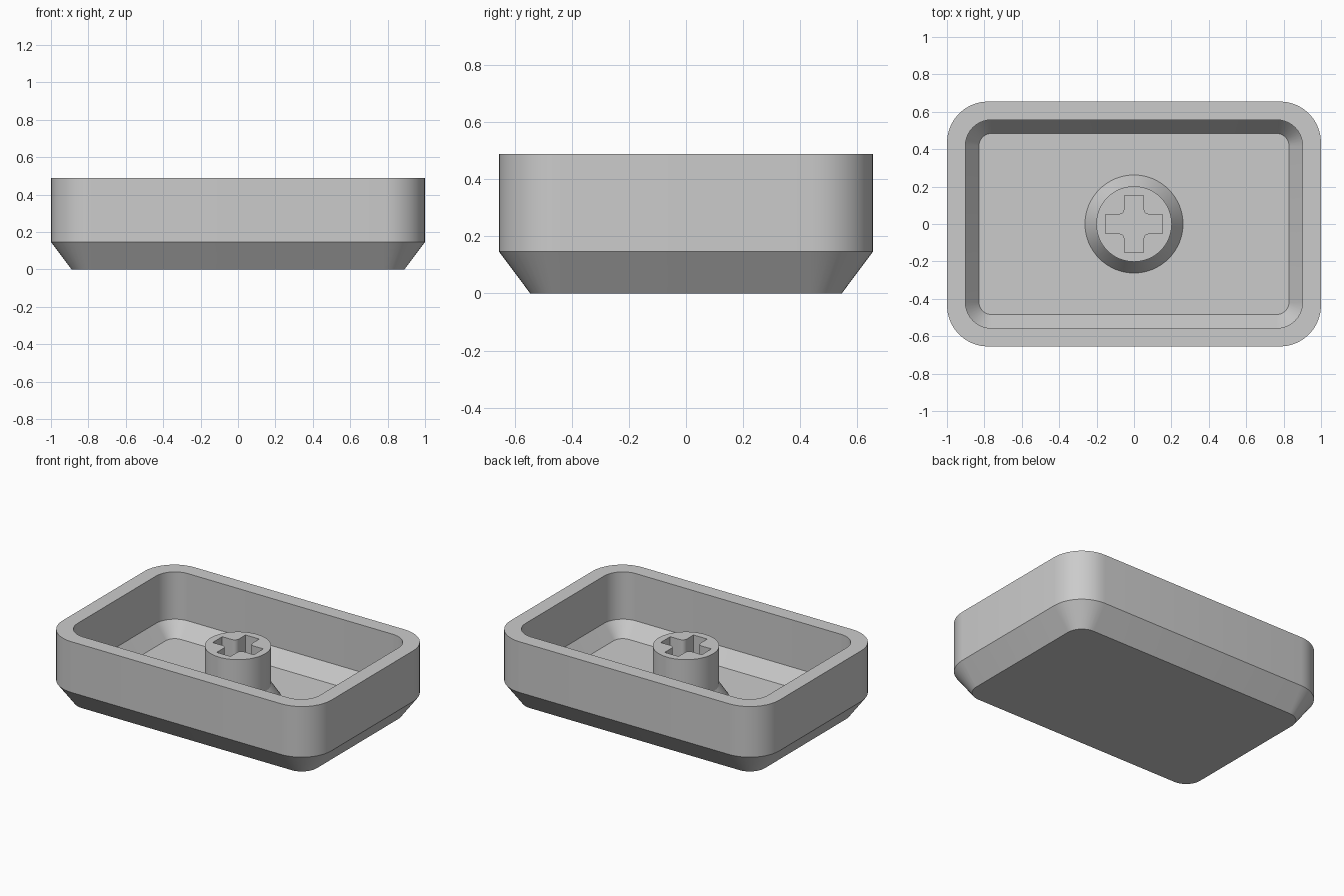
import bpy, bmesh, math
from math import cos, sin, pi

if "Cube" in bpy.data.objects:
    bpy.data.objects.remove(bpy.data.objects["Cube"])

grey = bpy.data.materials.new("light grey")
grey.diffuse_color = (0.6, 0.6, 0.6, 1)
grey.use_nodes = True
grey.node_tree.nodes["Principled BSDF"].inputs["Base Color"].default_value = grey.diffuse_color

FLOOR, BEND, TOP = 0.073, 0.17, 0.488   # tray floor, top of inner slope, rim
STEM_TOP = 0.42


def rounded_rect(hx, hy, r, seg=10):
    """Counter-clockwise rounded rectangle outline."""
    pts = []
    for q, (sx, sy) in enumerate([(1, 1), (-1, 1), (-1, -1), (1, -1)]):
        for i in range(seg + 1):
            a = (q + i / seg) * pi / 2
            pts.append((sx * (hx - r) + r * cos(a), sy * (hy - r) + r * sin(a)))
    return pts


def circle(r, seg=64):
    return [(r * cos(2 * pi * i / seg), r * sin(2 * pi * i / seg)) for i in range(seg)]


def cross(length, w, r, seg=5):
    """Plus-shaped outline with filleted inner corners."""
    quad = [(length, w)]
    for i in range(seg + 1):
        a = 1.5 * pi - i / seg * pi / 2
        quad.append((w + r + r * cos(a), w + r + r * sin(a)))
    quad.append((w, length))
    pts = []
    for _ in range(4):
        pts += quad
        quad = [(-y, x) for x, y in quad]
    return pts


def add_ring(bm, pts, z):
    return [bm.verts.new((x, y, z)) for x, y in pts]


def loft(bm, rings):
    for a, b in zip(rings, rings[1:]):
        n = len(a)
        for i in range(n):
            j = (i + 1) % n
            bm.faces.new((a[i], a[j], b[j], b[i]))


def finish(bm, name):
    mesh = bpy.data.meshes.new(name)
    bm.to_mesh(mesh)
    bm.free()
    mesh.materials.append(grey)
    ob = bpy.data.objects.new(name, mesh)
    bpy.context.collection.objects.link(ob)
    bpy.ops.object.select_all(action='DESELECT')
    ob.select_set(True)
    bpy.context.view_layer.objects.active = ob
    bpy.ops.object.shade_smooth_by_angle(angle=math.radians(25))
    return ob


# Hollow tray: outer slope, outer wall, rim, inner wall, inner slope
bm = bmesh.new()
rings = [add_ring(bm, rounded_rect(hx, hy, r), z) for hx, hy, r, z in [
    (0.89, 0.545, 0.11, 0.0),
    (1.0, 0.655, 0.22, 0.147),
    (1.0, 0.655, 0.22, TOP),
    (0.902, 0.557, 0.14, TOP),
    (0.902, 0.557, 0.14, BEND),
    (0.829, 0.484, 0.067, FLOOR)]]
loft(bm, rings)
bm.faces.new(rings[0][::-1])    # underside
bm.faces.new(rings[-1])         # inside floor
finish(bm, "tray_shell")

# Central stem: flared foot, cylinder and cross-shaped socket
bm = bmesh.new()
outer = [add_ring(bm, circle(r), z) for r, z in
         [(0.262, FLOOR), (0.202, BEND - 0.005), (0.202, STEM_TOP)]]
socket = [add_ring(bm, cross(0.153, 0.051, 0.03), z) for z in (STEM_TOP, FLOOR)]
loft(bm, outer)
loft(bm, socket)
loops = [e for e in bm.edges if all(abs(v.co.z - STEM_TOP) < 1e-5 for v in e.verts)]
bmesh.ops.triangle_fill(bm, use_beauty=True, edges=loops, normal=(0, 0, 1))
for f in bm.faces:              # top face points up
    f.normal_update()
    if all(abs(v.co.z - STEM_TOP) < 1e-5 for v in f.verts) and f.normal.z < 0:
        f.normal_flip()
finish(bm, "stem")
